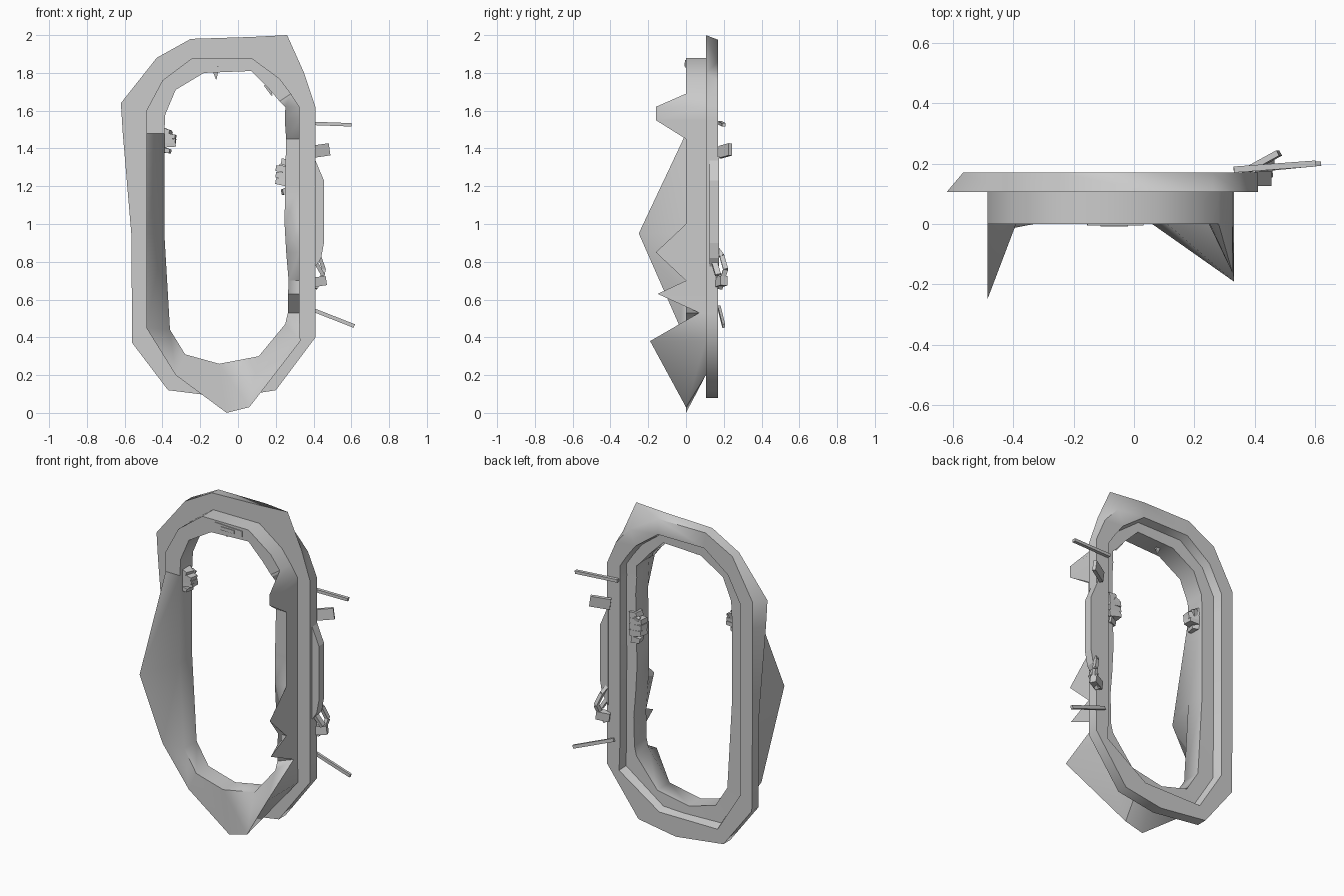
import bpy, bmesh, math, random
from mathutils import Vector

if "Cube" in bpy.data.objects:
    bpy.data.objects.remove(bpy.data.objects["Cube"])

random.seed(4)


def make_object(name, bm, smooth=0):
    bmesh.ops.recalc_face_normals(bm, faces=bm.faces[:])
    me = bpy.data.meshes.new(name)
    bm.to_mesh(me)
    bm.free()
    ob = bpy.data.objects.new(name, me)
    bpy.context.collection.objects.link(ob)
    if smooth:
        bpy.context.view_layer.objects.active = ob
        ob.select_set(True)
        bpy.ops.object.shade_smooth_by_angle(angle=math.radians(smooth))
        ob.select_set(False)
    return ob


def bar(bm, a, b, w, d, taper=1.0):
    """Four-sided bar from a to b, width w, depth d."""
    a, b = Vector(a), Vector(b)
    t = (b - a).normalized()
    ref = Vector((0, 1, 0)) if abs(t.y) < 0.9 else Vector((0, 0, 1))
    u = t.cross(ref).normalized()
    v = t.cross(u)
    rings = []
    for p, s in ((a, 1), (b, taper)):
        rings.append([bm.verts.new(p + u * i * w * s / 2 + v * j * d * s / 2)
                      for i, j in ((-1, -1), (1, -1), (1, 1), (-1, 1))])
    for k in range(4):
        n = (k + 1) % 4
        bm.faces.new((rings[0][k], rings[0][n], rings[1][n], rings[1][k]))
    bm.faces.new(rings[0])
    bm.faces.new(rings[1])


# Stations around the frame: flange edge xz, torn rim xz, opening xz, rim y
top = [
    (-.25, 1.98, -.24, 1.88, -.18, 1.80, 0),
    (.07, 1.99, .07, 1.88, .07, 1.81, 0),
    (.26, 2.0, .22, 1.77, .16, 1.72, 0),
    (.35, 1.80, .28, 1.69, .22, 1.65, 0),
]
right = [(.41, z, .325, z, .25 + random.uniform(-.005, .02), z, y) for z, y in
         ((1.62, -.16), (1.55, -.16), (1.45, 0), (1.2, 0), (1.0, 0), (.85, -.16),
          (.70, 0), (.63, -.15), (.53, .07))]
bottom = [
    (.41, .40, .33, .38, .25, .47, -.19),
    (.20, .12, .06, .03, .11, .30, 0),
    (-.05, .08, -.06, 0, -.10, .26, 0),
    (-.37, .12, -.33, .20, -.28, .31, 0),
    (-.56, .37, -.485, .45, -.36, .44, -.03),
]
left = [
    (-.565, .95, -.485, .95, -.39, .95, -.25),
    (-.61, 1.48, -.485, 1.48, -.39, 1.48, 0),
    (-.62, 1.64, -.485, 1.60, -.385, 1.58, 0),
    (-.43, 1.88, -.40, 1.76, -.33, 1.71, 0),
]

# Door frame: torn sleeve, flange and recessed back lip in one closed ring;
# the flange is bent outward at the front but keeps a regular back edge
bm = bmesh.new()
rings = []
for ox, oz, mx, mz, ix, iz, y in top + right + bottom + left:
    bz = max(mz, .20)
    back_x = max(ox, -.565)
    back_z = {.26: 1.86, .35: 1.76}.get(ox, min(oz, 1.975))
    rings.append([bm.verts.new(p) for p in (
        (mx, y, mz), (ix, 0.0, iz), (ix, .118, iz),
        (mx * .85 + ix * .15, .12, bz * .85 + iz * .15),
        (mx, .17, bz),
        (back_x, .17, back_z), (ox, .105, oz), (mx, .105, bz))])
for r, s in zip(rings, rings[1:] + rings[:1]):
    for k in range(8):
        n = (k + 1) % 8
        bm.faces.new((r[k], r[n], s[n], s[k]))
make_object("torn_door_frame", bm, 50)

# Bent sheet along the right flange edge
bm = bmesh.new()
edge = [(.40, 1.36), (.455, 1.23), (.455, .90), (.44, .82), (.40, .76)]
layers = [[bm.verts.new((x, y, z)) for x, z in edge] for y in (.125, .175)]
for f in layers:
    bm.faces.new(f)
for k in range(5):
    n = (k + 1) % 5
    bm.faces.new((layers[0][k], layers[0][n], layers[1][n], layers[1][k]))
make_object("bent_edge_plate", bm)

# Broken hinge rods and tabs
bm = bmesh.new()
bar(bm, (.33, .18, 1.535), (.60, .20, 1.525), .018, .02)
bar(bm, (.36, .175, .56), (.615, .20, .46), .02, .015)
bar(bm, (.38, .18, 1.38), (.48, .235, 1.395), .065, .02)
bar(bm, (.39, .17, .69), (.46, .20, .70), .05, .04)
make_object("broken_hinge_rods", bm)

# Twisted hinge remains
bm = bmesh.new()
bent = [(.41, .16, .87), (.43, .19, .83), (.455, .21, .76), (.44, .19, .70), (.41, .18, .66)]
for a, b in zip(bent, bent[1:]):
    bar(bm, a, b, .02, .025)
bar(bm, (.41, .15, .80), (.45, .17, .73), .02, .03)
make_object("twisted_hinge", bm)


# Crumpled latches on the inside of the opening
def latch(name, x0, x1, y, z0, z1):
    bm = bmesh.new()
    for i in range(5):
        z = z0 + (z1 - z0) * (i + .5) / 5
        reach = x1 if 0 < i < 4 else x1 * .6 + x0 * .4
        tilt = random.uniform(-.015, .015)
        bar(bm, (x0, y, z), (reach, y + tilt, z + tilt), (z1 - z0) * .22, .07, .75)
    bar(bm, (x0, y, z0 + .02), (x0 * .4 + x1 * .6, y + .03, z1 - .02), .03, .02)
    make_object(name, bm)


latch("left_latch", -.40, -.33, .06, 1.38, 1.51)
latch("right_latch", .28, .203, .10, 1.16, 1.34)

# Latch plate in the top of the frame
bm = bmesh.new()
bar(bm, (-.155, .0, 1.852), (.03, .0, 1.845), .035, .01)
bar(bm, (-.11, -.002, 1.845), (-.02, -.002, 1.845), .02, .014)
make_object("top_latch_plate", bm)

# Small torn shards hanging into the opening
bm = bmesh.new()
bar(bm, (-.12, .06, 1.82), (-.115, .06, 1.765), .035, .02, .1)
bar(bm, (.15, .06, 1.74), (.18, .06, 1.68), .03, .02, .2)
make_object("torn_shards", bm)
